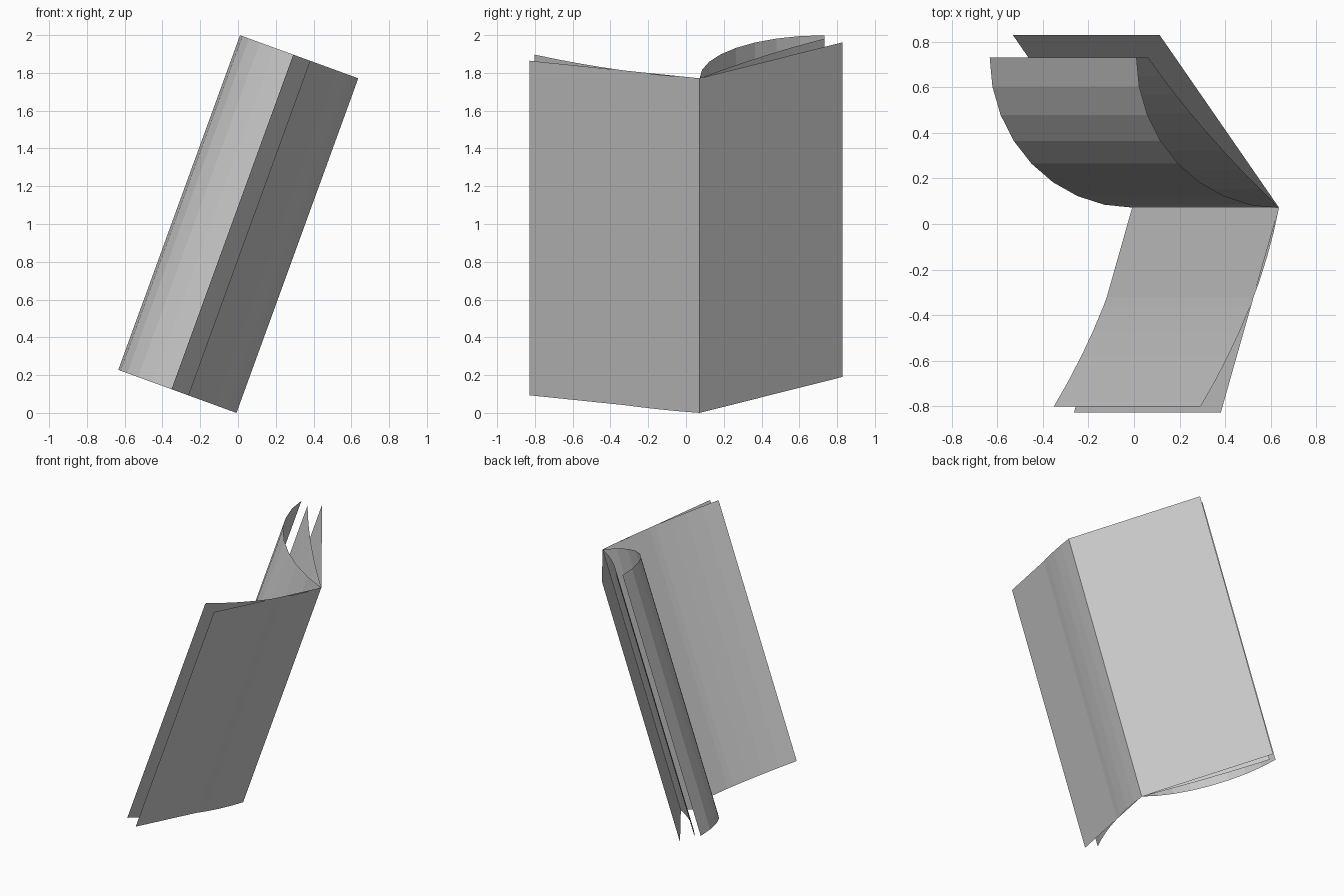
import bpy, math

if "Cube" in bpy.data.objects:
    bpy.data.objects.remove(bpy.data.objects["Cube"])

TILT = math.radians(20)      # the open book leans sideways
HEIGHT = 1.885               # length along the spine
X0, Y0 = -0.008, 0.072       # foot of the spine
C, S = math.cos(TILT), math.sin(TILT)


def sheet(name, profile):
    """Extrude an open (u, d) profile along the leaning spine."""
    verts = []
    for u, d in profile:
        x, y, z = X0 - u * C, Y0 + d, u * S
        verts += [(x, y, z), (x + HEIGHT * S, y, z + HEIGHT * C)]
    faces = [(2 * i, 2 * i + 2, 2 * i + 3, 2 * i + 1) for i in range(len(profile) - 1)]
    mesh = bpy.data.meshes.new(name)
    mesh.from_pydata(verts, [], faces)
    obj = bpy.data.objects.new(name, mesh)
    bpy.context.collection.objects.link(obj)
    return obj


N = 8
steps = [i / N for i in range(N + 1)]

# flat covers
sheet("front_cover", [(0, 0), (0.272, -0.9)])
sheet("back_cover", [(0, 0), (0.557, 0.757)])

# gently bent page against the front cover
sheet("front_page", [(0.203 * d + 0.248 * d * d, -d) for d in (0.873 * t for t in steps)])

# slightly bowed middle page
sheet("middle_page", [(0.612 * t + 0.12 * t * (1 - t), 0.66 * t) for t in steps])

# strongly curled page, a quarter circle
sheet("curled_page", [(0.666 * math.sin(t * math.pi / 2), 0.66 * (1 - math.cos(t * math.pi / 2)))
                      for t in steps])
